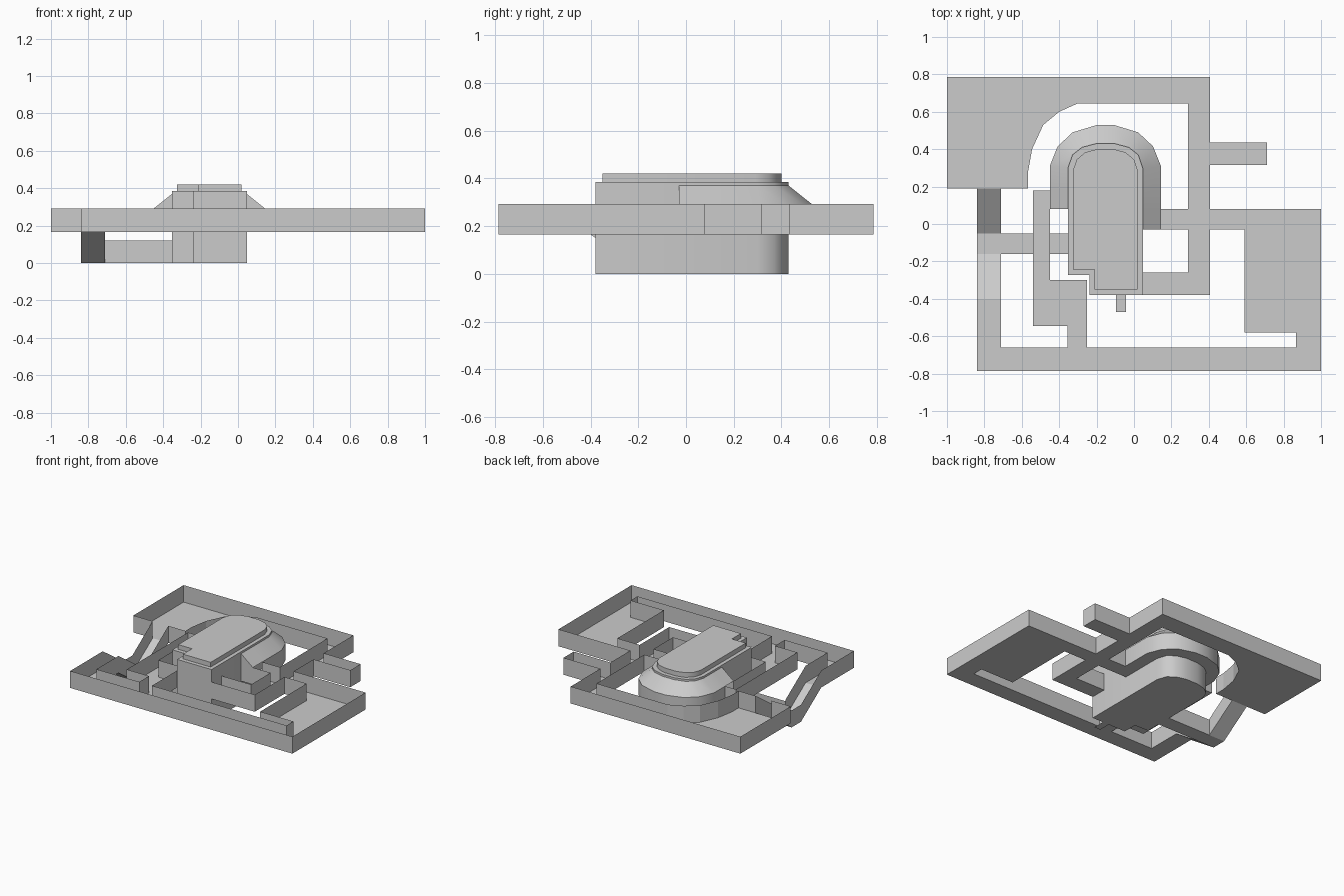
import bpy
import bmesh
import math

if "Cube" in bpy.data.objects:
    bpy.data.objects.remove(bpy.data.objects["Cube"])

LOW, HIGH, LIFT = 0.165, 0.292, 0.12   # walkway floor, wall top, lower wall height
CX = -0.153                            # axis of the rounded tower


def make(name, faces, smooth=False):
    """Object from a list of faces, each given as 3D points."""
    bm = bmesh.new()
    for pts in faces:
        bm.faces.new([bm.verts.new(p) for p in pts])
    bmesh.ops.remove_doubles(bm, verts=bm.verts, dist=0.0005)
    bmesh.ops.recalc_face_normals(bm, faces=bm.faces)
    me = bpy.data.meshes.new(name)
    bm.to_mesh(me)
    bm.free()
    ob = bpy.data.objects.new(name, me)
    bpy.context.collection.objects.link(ob)
    if smooth:
        me.shade_smooth()
        me.set_sharp_from_angle(angle=math.radians(35))
    return ob


def at(loop, z):
    return [(x, y, z) for x, y in loop]


def band(low, high, closed=True):
    """Quads joining two point rows of equal length."""
    n = len(low)
    return [(low[i], low[(i + 1) % n], high[(i + 1) % n], high[i])
            for i in range(n if closed else n - 1)]


def raised(pts, dz):
    return [(x, y, z + dz) for x, y, z in pts]


def arch(half):
    """Mirror a half arch about the tower axis, left to right."""
    return [(CX - dx, y) for dx, y in half] + [(CX + dx, y) for dx, y in reversed(half)]


# Walkways: wall runs; the gap between one run and the next is an opening
runs = [
    # outer boundary, from the ramp top clockwise to the ramp foot
    [(-.84, .19), (-1, .19), (-1, .785), (.405, .785), (.405, .435), (.71, .435),
     (.71, .315), (.405, .315), (.405, .08), (1, .08), (1, -.785), (-.84, -.785),
     (-.84, -.4)],
    # left passage up to the ring
    [(-.71, -.4), (-.71, -.66), (-.355, -.66), (-.355, -.545), (-.54, -.545),
     (-.54, .18), (-.45, .18)],
    # inner side of the left passage, front and right room, tower bridge
    [(-.45, .08), (-.45, -.3), (-.25, -.3), (-.25, -.66), (.865, -.66),
     (.865, -.58), (.59, -.58), (.59, -.03), (.405, -.03), (.405, -.38), (.047, -.38)],
    [(.047, -.26), (.29, -.26), (.29, -.03), (.144, -.03)],
    # inner side of the rear passage and curved room corner
    [(.144, .08), (.29, .08), (.29, .645), (-.3, .645), (-.4, .6), (-.485, .53),
     (-.545, .4), (-.568, .27), (-.568, .19), (-.71, .19)],
]
faces = [at([p for run in runs for p in run], LOW)]
for run in runs:
    faces += band(at(run, LOW), at(run, HIGH), False)
make("walkway_trays", faces)

# Sunken passage: ramp down, level part, ramp up
profile = [(.19, LOW), (-.05, 0), (-.16, 0), (-.4, LOW)]
left = [(-.84, y, z) for y, z in profile]
right = [(-.71, y, z) for y, z in profile]
walls = band(left, raised(left, HIGH - LOW), False)
side = band(right, raised(right, HIGH - LOW), False)
walls += [side[0], side[2]]
make("sunken_ramps", band(left, right, False) + walls)

# Lower corridor from the ramps to the tower
faces = []
rows = [[(x, y, 0) for x in (-.71, -.353)] for y in (-.05, -.16)]
faces += band(rows[0], rows[1], False)
for row in rows:
    faces += band(row, raised(row, LIFT), False)
make("lower_corridor", faces)

# Tower with a notched front corner and a rounded back
tower_arch = arch([(.2, .3), (.176, .37), (.125, .41), (.05, .43)])
cap_arch = arch([(.172, .29), (.153, .345), (.108, .383), (.045, .4)])
tower = tower_arch + [(.047, -.38), (-.238, -.38), (-.238, -.273), (-.353, -.273)]
cap = cap_arch + [(.019, -.35), (-.21, -.35), (-.21, -.243), (-.325, -.243)]
faces = [at(tower, 0), at(cap, .42)]
faces += band(at(tower, 0), at(tower, .385))
faces += band(at(tower, .385), at(cap, .385))
faces += band(at(cap, .385), at(cap, .42))
make("tower", faces, True)

# Ring passage round the back of the tower, with a sloped roof
outer = ([(-.45, .08), (-.45, .18)]
         + arch([(.297, .31), (.255, .415), (.175, .49), (.05, .528)])
         + [(.144, .08), (.144, -.03)])
inner = [(-.353, .08), (-.353, .18)] + tower_arch + [(.047, .08), (.047, -.03)]
floor_row, eave, top = at(outer, LOW), at(outer, HIGH), at(inner, .37)
foot = at(inner, LOW)
faces = band(foot, floor_row, False) + band(eave, top, False)
faces += band(floor_row, eave, False)[1:-1]
for i in (0, -1):
    faces.append((floor_row[i], eave[i], top[i], foot[i]))
make("ring_passage", faces, True)

# Small path at the tower door
make("door_path", [at([(-.095, -.47), (-.043, -.47), (-.043, -.38), (-.095, -.38)], 0)])
